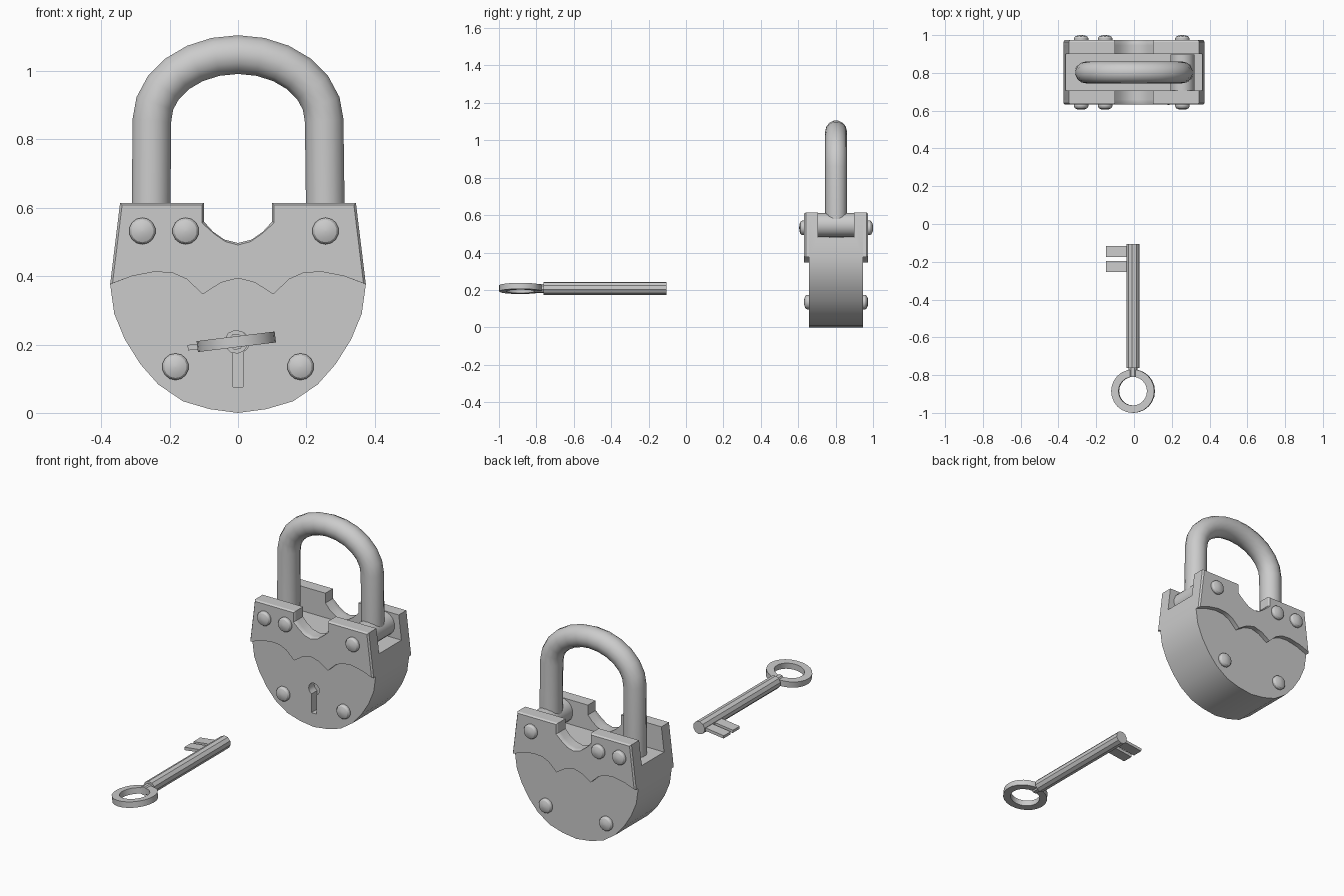
import bpy, bmesh, math
from mathutils import Matrix, Vector

if "Cube" in bpy.data.objects:
    bpy.data.objects.remove(bpy.data.objects["Cube"])

YC = 0.8025            # centre depth of the lock
TILT = math.radians(7)  # roll of the key about its shaft


def finish(bm, name, smooth=True):
    bmesh.ops.recalc_face_normals(bm, faces=bm.faces)
    me = bpy.data.meshes.new(name)
    bm.to_mesh(me)
    bm.free()
    ob = bpy.data.objects.new(name, me)
    bpy.context.collection.objects.link(ob)
    if smooth:
        shade(ob)
    return ob


def select(ob):
    bpy.ops.object.select_all(action='DESELECT')
    ob.select_set(True)
    bpy.context.view_layer.objects.active = ob


def shade(ob):
    select(ob)
    bpy.ops.object.shade_smooth_by_angle(angle=math.radians(32))


def loft(loops, name, smooth=True):
    """Skin closed rings of equal length and cap both ends."""
    bm = bmesh.new()
    rings = [[bm.verts.new(p) for p in lp] for lp in loops]
    n = len(rings[0])
    for a, b in zip(rings, rings[1:]):
        for i in range(n):
            j = (i + 1) % n
            bm.faces.new((a[i], a[j], b[j], b[i]))
    bm.faces.new(rings[0])
    bm.faces.new(rings[-1])
    return finish(bm, name, smooth)


def mirror(half):
    """Half outline from x=0 to x=0 (right side) completed on the left."""
    return half + [(-x, z) for x, z in half[-2:0:-1]]


def at(outline, y):
    return [(x, y, z) for x, z in outline]


def circle(cx, cz, r, n, start=0.0):
    return [(cx + r * math.cos(start + 2 * math.pi * i / n),
             cz + r * math.sin(start + 2 * math.pi * i / n)) for i in range(n)]


def lathe_y(profile, x, z, n, name):
    """Rings of (radius, y) around an axis along y."""
    return loft([at(circle(x, z, max(r, 0.001), n, math.pi / n), y) for r, y in profile], name)


def box(x0, x1, y0, y1, z0, z1, name):
    sq = [(x0, z0), (x1, z0), (x1, z1), (x0, z1)]
    return loft([at(sq, y0), at(sq, y1)], name, False)


def cut(ob, cutter):
    cutter.hide_render = True
    m = ob.modifiers.new("cut", 'BOOLEAN')
    m.operation, m.solver, m.object = 'DIFFERENCE', 'EXACT', cutter
    select(ob)
    bpy.ops.object.modifier_apply(modifier=m.name)
    bpy.data.objects.remove(cutter)


# Lock body: one solid with a rounded bottom and a notched top
notch = [(0, .497), (.04, .507), (.073, .530), (.10, .560), (.10, .614)]
body_half = notch + [(.345, .614), (.374, .376), (.362, .290), (.331, .215),
                     (.286, .143), (.233, .083), (.161, .034), (.083, .011), (0, 0)]
outline = mirror(body_half)
body = loft([at(outline, YC - .145), at(outline, YC + .145)], "lock_body", False)

# Slot for the shackle, and the keyhole
cut(body, box(-.5, .5, YC - .0965, YC + .0965, .48, .75, "slot_cutter"))
hole = [(-.015, .075), (.015, .075)] + [
    (.033 * math.sin(a), .207 - .033 * math.cos(a))
    for a in [math.radians(27 + 306 * i / 10) for i in range(11)]]
cut(body, loft([at(hole, YC - .2), at(hole, YC - .0965)], "keyhole_cutter", False))
shade(body)

# Scalloped cover plates with a chamfered rim, front and back
wave = [(.31, .400), (.243, .413), (.19, .409), (.15, .391), (.103, .347),
        (.05, .381), (0, .394)]
plate = mirror(notch + [(.345, .614), (.374, .376)] + wave)
rim = mirror([(0, .491), (.037, .501), (.07, .524), (.106, .556), (.106, .608),
              (.339, .608), (.367, .379)] + wave)
for side, label in ((-1, "front"), (1, "back")):
    loft([at(plate, YC + side * .143), at(plate, YC + side * .162),
          at(rim, YC + side * .171)], label + "_cover_plate")
    # Domed rivets
    for x, z, base in ((-.28, .532, .171), (-.153, .532, .171), (.256, .532, .171),
                       (-.183, .135, .145), (.183, .135, .145)):
        dome = [(.039, -.004), (.039, .010), (.033, .019), (.019, .025), (0, .0265)]
        lathe_y([(r, YC + side * (base + h)) for r, h in dome], x, z, 14, label + "_rivet")

# Shackle: round bar swept along an arch
path = [(-.255, .482)] + [(-.252 * math.cos(math.pi * i / 12), .855 + .193 * math.sin(math.pi * i / 12))
                          for i in range(13)] + [(.256, .55)]
cu = bpy.data.curves.new("shackle", 'CURVE')
cu.dimensions = '3D'
cu.bevel_depth, cu.bevel_resolution, cu.use_fill_caps = .058, 5, True
sp = cu.splines.new('POLY')
sp.points.add(len(path) - 1)
for p, (x, z) in zip(sp.points, path):
    p.co = (x, YC, z, 1)
shackle = bpy.data.objects.new("shackle", cu)
bpy.context.collection.objects.link(shackle)
select(shackle)
bpy.ops.object.convert(target='MESH')
shade(bpy.context.object)

# Hinge barrel at the foot of the shackle
lathe_y([(.065, YC - .096), (.065, YC + .096)], .256, .547, 16, "shackle_hinge")

# Key, built around the origin of its shaft and then rolled
key = [lathe_y([(.035, -.763), (.035, -.105)], 0, 0, 10, "key_shaft"),
       lathe_y([(.024, -.81), (.024, -.755)], 0, 0, 8, "key_neck")]
for y0 in (-.175, -.254):
    key.append(box(-.143, -.02, y0, y0 + .059, -.008, .008, "key_tooth"))

# Key ring handle with a square section
bm = bmesh.new()
n, section = 24, [(.115, -.016), (.115, .016), (.076, .016), (.076, -.016)]
rings = [[bm.verts.new((r * math.cos(a), -.885 + r * math.sin(a), h)) for r, h in section]
         for a in [2 * math.pi * i / n for i in range(n)]]
for i in range(n):
    a, b = rings[i], rings[(i + 1) % n]
    for k in range(4):
        bm.faces.new((a[k], b[k], b[(k + 1) % 4], a[(k + 1) % 4]))
key.append(finish(bm, "key_handle"))
roll = Matrix.Translation(Vector((-.005, 0, .208))) @ Matrix.Rotation(-TILT, 4, 'Y')
for ob in key:
    ob.data.transform(roll)
